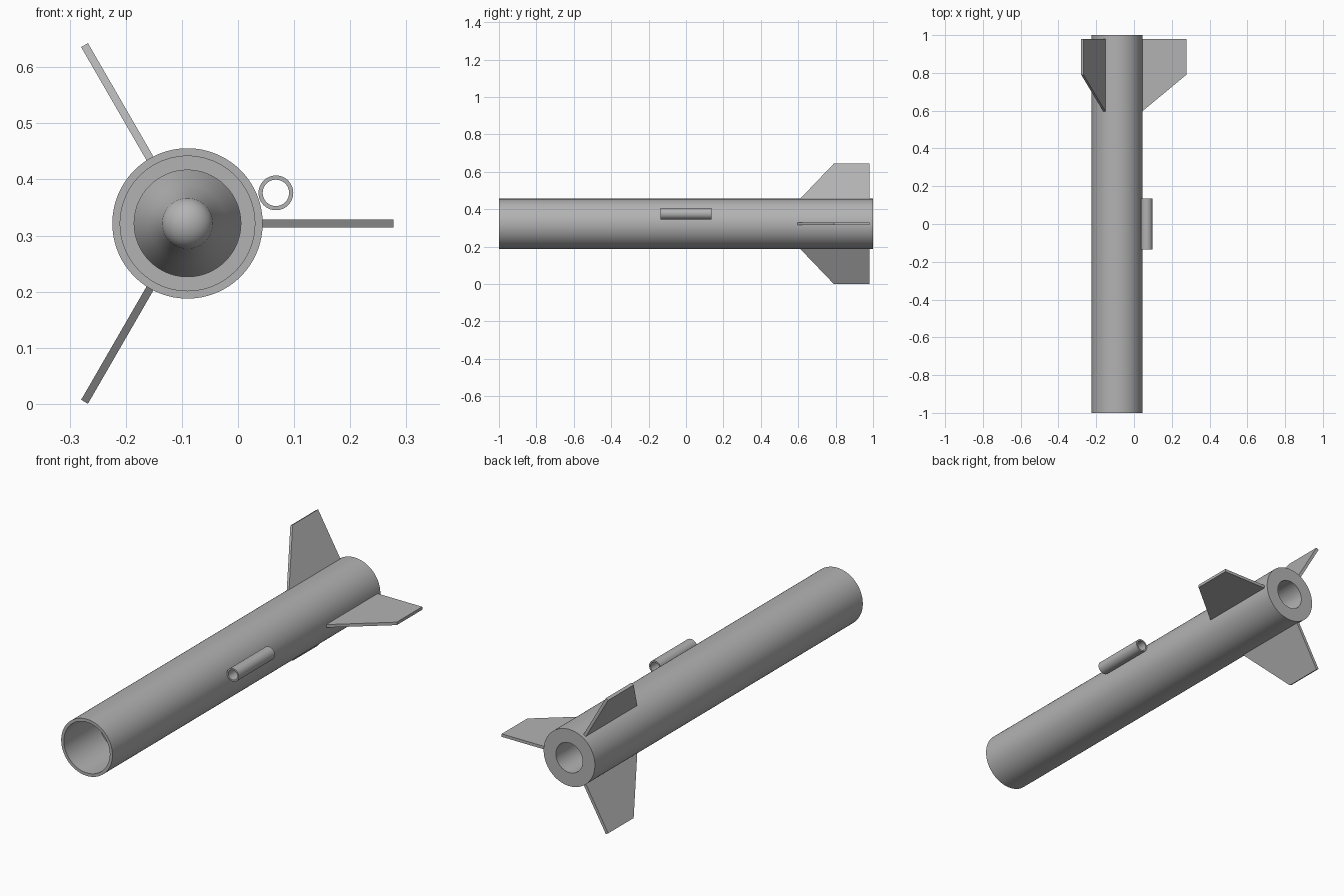
import bpy, bmesh, math
from mathutils import Matrix, Vector

if "Cube" in bpy.data.objects:
    bpy.data.objects.remove(bpy.data.objects["Cube"])

CX, CZ = -0.09, 0.3215          # body axis
R = 0.134                       # body radius

grey = bpy.data.materials.new("plain grey")
grey.diffuse_color = (0.45, 0.45, 0.45, 1)
grey.use_nodes = True
grey.node_tree.nodes["Principled BSDF"].inputs["Base Color"].default_value = grey.diffuse_color


def finish(name, bm, smooth):
    bmesh.ops.remove_doubles(bm, verts=bm.verts, dist=1e-5)
    bmesh.ops.recalc_face_normals(bm, faces=bm.faces)
    me = bpy.data.meshes.new(name)
    bm.to_mesh(me)
    bm.free()
    me.materials.append(grey)
    ob = bpy.data.objects.new(name, me)
    bpy.context.collection.objects.link(ob)
    if smooth:
        bpy.ops.object.select_all(action='DESELECT')
        ob.select_set(True)
        bpy.context.view_layer.objects.active = ob
        bpy.ops.object.shade_smooth_by_angle(angle=math.radians(20))
    return ob


def lathe(name, profile, cx, cz, steps, closed=False):
    """Turn a (radius, y) profile around a lengthwise axis."""
    bm = bmesh.new()
    vs = [bm.verts.new((cx + r, y, cz)) for r, y in profile]
    pairs = list(zip(vs, vs[1:])) + ([(vs[-1], vs[0])] if closed else [])
    es = [bm.edges.new(p) for p in pairs]
    bmesh.ops.spin(bm, geom=vs + es, cent=(cx, 0, cz), axis=(0, 1, 0),
                   angle=math.tau, steps=steps)
    return finish(name, bm, True)


# body tube: rear motor bore, outer wall, stepped front bore, inner dome
dome = [(0.046 * math.cos(a), 0.30 - 0.04 * math.sin(a))
        for a in (math.pi / 2 * i / 8 for i in range(8))]
body = [(0, 0.5), (0.07, 0.5), (0.07, 1), (R, 1), (R, -1), (0.12, -1),
        (0.12, -0.74), (0.095, -0.74), (0.095, 0.42), (0.068, 0.35)]
lathe("body_tube", body + dome + [(0, 0.26)], CX, CZ, 96)

# launch guide tube touching the side of the body
lathe("guide_tube", [(0.0235, -0.135), (0.031, -0.135),
                     (0.031, 0.135), (0.0235, 0.135)],
      0.0675, 0.376, 48, closed=True)

# three swept fins, root slightly sunk in the body wall
FIN = [(0.12, 0.585), (0.367, 0.79), (0.367, 0.98), (0.12, 0.98)]
for i in range(3):
    bm = bmesh.new()
    face = bm.faces.new([bm.verts.new((r, y, -0.007)) for r, y in FIN])
    ext = bmesh.ops.extrude_face_region(bm, geom=[face])["geom"]
    bmesh.ops.translate(bm, vec=Vector((0, 0, 0.014)),
                        verts=[g for g in ext if isinstance(g, bmesh.types.BMVert)])
    bm.transform(Matrix.Translation((CX, 0, CZ))
                 @ Matrix.Rotation(i * math.tau / 3, 4, 'Y'))
    finish(f"fin_{i + 1}", bm, False)
